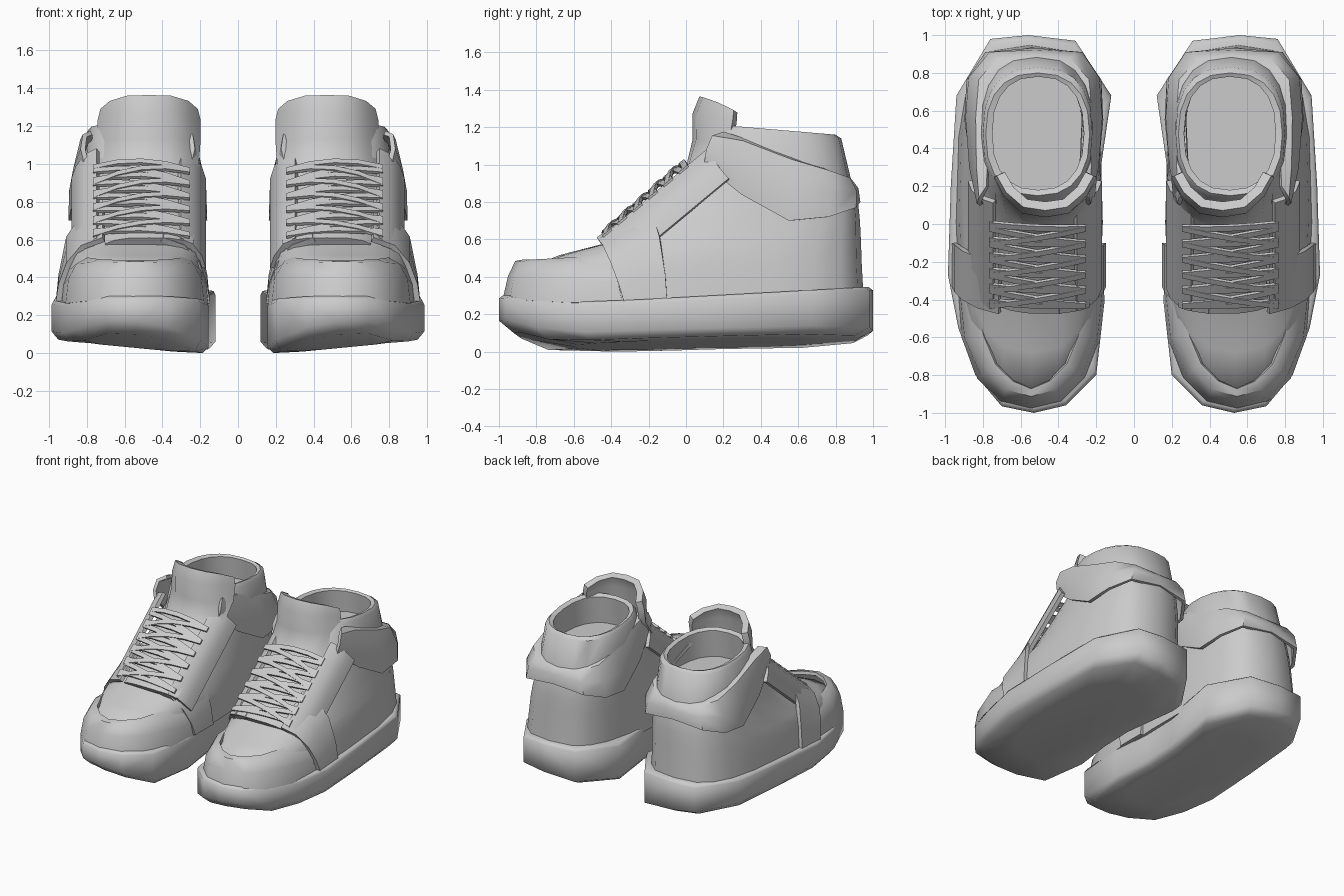
import bpy, bmesh
from math import sin, cos, pi, radians, copysign

if "Cube" in bpy.data.objects:
    bpy.data.objects.remove(bpy.data.objects["Cube"])


def finish(name, verts, faces, thick=0, angle=45):
    """Make a mesh of the right shoe, thicken it, mirror it to the left."""
    me = bpy.data.meshes.new(name)
    me.from_pydata(verts, [], faces)
    bm = bmesh.new()
    bm.from_mesh(me)
    bmesh.ops.recalc_face_normals(bm, faces=bm.faces)
    bm.to_mesh(me)
    bm.free()
    ob = bpy.data.objects.new(name, me)
    bpy.context.collection.objects.link(ob)
    if thick:
        s = ob.modifiers.new("thickness", 'SOLIDIFY')
        s.thickness, s.offset = thick, 0
    ob.modifiers.new("pair", 'MIRROR').use_mirror_merge = False
    bpy.ops.object.select_all(action='DESELECT')
    ob.select_set(True)
    bpy.context.view_layer.objects.active = ob
    bpy.ops.object.convert(target='MESH')
    bpy.ops.object.shade_smooth_by_angle(angle=radians(angle))
    return ob


def loft(name, rings, angle=45):
    """Closed rings bridged into a skin with both ends capped."""
    n = len(rings[0])
    verts = [p for r in rings for p in r]
    faces = [(k * n + i, k * n + (i + 1) % n, (k + 1) * n + (i + 1) % n, (k + 1) * n + i)
             for k in range(len(rings) - 1) for i in range(n)]
    faces += [tuple(range(n)), tuple(range(len(verts) - n, len(verts)))]
    return finish(name, verts, faces, angle=angle)


def patch(name, rows, thick):
    """Open grid of points thickened into a panel."""
    n = len(rows[0])
    verts = [p for r in rows for p in r]
    faces = [(k * n + i, k * n + i + 1, (k + 1) * n + i + 1, (k + 1) * n + i)
             for k in range(len(rows) - 1) for i in range(n - 1)]
    return finish(name, verts, faces, thick)


def slope(y):
    """Height of the lacing line."""
    return 0.6 + 0.83 * (y + 0.45)


def flip(pts, cx):
    return [(2 * cx - x, y, z) for x, y, z in pts]


def wrap(pts, cx):
    """Half a horseshoe ending on the centre line, completed by reflection."""
    return pts + flip(pts[:-1], cx)[::-1]


# Sole: tilted slab with raised toe and heel
outline = [(.53, -1), (.70, -.965), (.84, -.8), (.93, -.55), (.985, -.27), (.97, .2), (.94, .68),
           (.76, .98), (.56, 1), (.31, .97), (.12, .68), (.19, .2), (.19, -.08),
           (.155, -.4), (.2, -.8), (.36, -.96)]


def sole_top(x, y):
    return .265 + (.055 * (y + .5) if y > -.5 else -.08 * (y + .5))


def sole_bottom(x, y):
    return .08 * (x - .155) / .83 + max(0, .03 * (y + .4)) + max(0, .33 * (-.7 - y))


def sole_ring(s, height, dz=0):
    pts = [(.55 + (x - .55) * s, y * s) for x, y in outline]
    return [(x, y, max(0, height(x, y) + dz)) for x, y in pts]


loft("sole", [sole_ring(.9, sole_top), sole_ring(.975, sole_top), sole_ring(1, sole_top, -.02),
              sole_ring(1, sole_bottom, .03), sole_ring(.92, sole_bottom, -.01),
              sole_ring(.6, sole_bottom, -.01)], 75)


# Upper: stacked rounded rings (blunter at the heel), then down inside to the insole
def ring(x0, x1, yf, yb, zf, zb, nf, nb):
    pts = []
    for i in range(20):
        a = 2 * pi * i / 20
        n = nb if sin(a) > 0 else nf
        c, s = [copysign(abs(v) ** (2 / n), v) for v in (cos(a), sin(a))]
        pts.append(((x0 + x1) / 2 + (x1 - x0) / 2 * c, (yf + yb) / 2 + (yb - yf) / 2 * s,
                    zf + (zb - zf) * (s + 1) / 2))
    return pts


loft("upper", [ring(*r) for r in (
    (.165, .945, -.94, .95, .24, .28, 2.4, 3.2),
    (.17, .925, -.86, .94, .44, .46, 2.4, 3.2),
    (.175, .905, -.68, .935, .515, .6, 2.7, 3.1),
    (.185, .88, -.43, .93, .58, .7, 2.8, 3),
    (.20, .85, -.18, .92, .765, .8, 2.8, 2.8),
    (.21, .82, .06, .88, .965, .93, 2.7, 2.6),
    (.22, .80, .13, .83, 1.19, 1.14, 2.5, 2.5),
    (.235, .785, .15, .80, 1.215, 1.16, 2.4, 2.4),
    (.265, .75, .18, .78, 1.2, 1.15, 2.4, 2.4),
    (.27, .75, .15, .80, .98, .98, 2.4, 2.4))])

# Toe cap wrapping the front
toe = [wrap(p, .545) for p in (
    [(.92, -.34, .26), (.90, -.6, .26), (.82, -.81, .27), (.70, -.93, .28), (.545, -.965, .29)],
    [(.91, -.36, .36), (.885, -.6, .39), (.80, -.80, .40), (.69, -.91, .40), (.545, -.94, .40)],
    [(.885, -.38, .43), (.845, -.59, .465), (.77, -.77, .47), (.67, -.87, .47), (.545, -.905, .475)],
    [(.825, -.44, .495), (.79, -.59, .495), (.73, -.74, .485), (.64, -.83, .48), (.545, -.87, .48)])]
patch("toe_cap", toe, .025)

# Padded ankle collar wrapping the heel
collar = [wrap(p, .53) for p in (
    [(.80, .10, 1.0), (.85, .3, .84), (.885, .55, .70), (.875, .76, .72), (.78, .90, .77), (.53, .92, .8)],
    [(.82, .11, 1.08), (.86, .3, .97), (.88, .56, .86), (.865, .77, .85), (.76, .90, .86), (.53, .91, .87)],
    [(.81, .14, 1.15), (.825, .3, 1.12), (.83, .56, 1.02), (.815, .76, .96), (.72, .87, .92), (.53, .88, .91)],
    [(.775, .2, 1.165), (.775, .32, 1.125), (.785, .56, 1.03), (.76, .73, .97), (.68, .82, .93),
     (.53, .84, .92)])]
patch("ankle_collar", collar, .025)

# Tongue: arched panel under the laces, flaring at the top
tongue = []
for y, z, w, back, drop in ((-.46, .59, .22, .03, .03), (-.2, .79, .23, .05, .05),
                            (.02, .97, .24, .09, .04), (.06, 1.13, .25, .18, .02),
                            (.06, 1.27, .25, .2, .04), (.095, 1.355, .235, .17, .07)):
    tongue.append([(.47 + w * u, y + back * abs(u) ** 3, z - drop * abs(u) ** 4)
                   for u in (-1, -.8, -.45, 0, .45, .8, 1)])
patch("tongue", tongue, .05)

# Eyelet panels and forefoot straps on both sides
stay, strap = [], []
for y in (-.45, -.3, -.12, .03, .12):
    z = slope(y)
    stay.append([(.74, y, z), (.80, y + .02, z - .03), (.845, y + .06, z - .09),
                 (.865, y + .11, z - .15)])
for t in (0, .5, 1):
    strap.append([(.71, -.47 + .27 * t, .60 + .19 * t), (.82, -.44 + .27 * t, .56 + .16 * t),
                  (.895, -.40 + .26 * t, .47 + .14 * t), (.935, -.36 + .25 * t, .36 + .05 * t),
                  (.95, -.33 + .23 * t, .26)])
for side in ("outer", "inner"):
    m = (lambda p, c: p) if side == "outer" else flip
    patch(side + "_eyelet_panel", [m(r, .525) for r in stay], .03)
    patch(side + "_forefoot_strap", [m(r, .556) for r in strap], .03)


# Laces: arched ribbons, straight rows and crossing rows
def lace(name, y0, y1, rise):
    rows = []
    for d in (-.013, .013):
        r = []
        for u in (-1, -.5, 0, .5, 1):
            y = (y0 + y1) / 2 + (y1 - y0) / 2 * u + d
            r.append((.51 + .255 * u, y - .01 * (1 - u * u),
                      slope(y) + .006 + (rise + .01) * (1 - u * u)))
        rows.append(r)
    patch(name, rows, .018)


for i in range(6):
    y = -.43 + .082 * i
    rise = .01 + .004 * i
    lace(f"lace_row_{i + 1}", y, y + .02, rise)
    if i < 5:
        lace(f"lace_cross_a_{i + 1}", y, y + .08, rise)
        lace(f"lace_cross_b_{i + 1}", y + .08, y, rise + .01)
